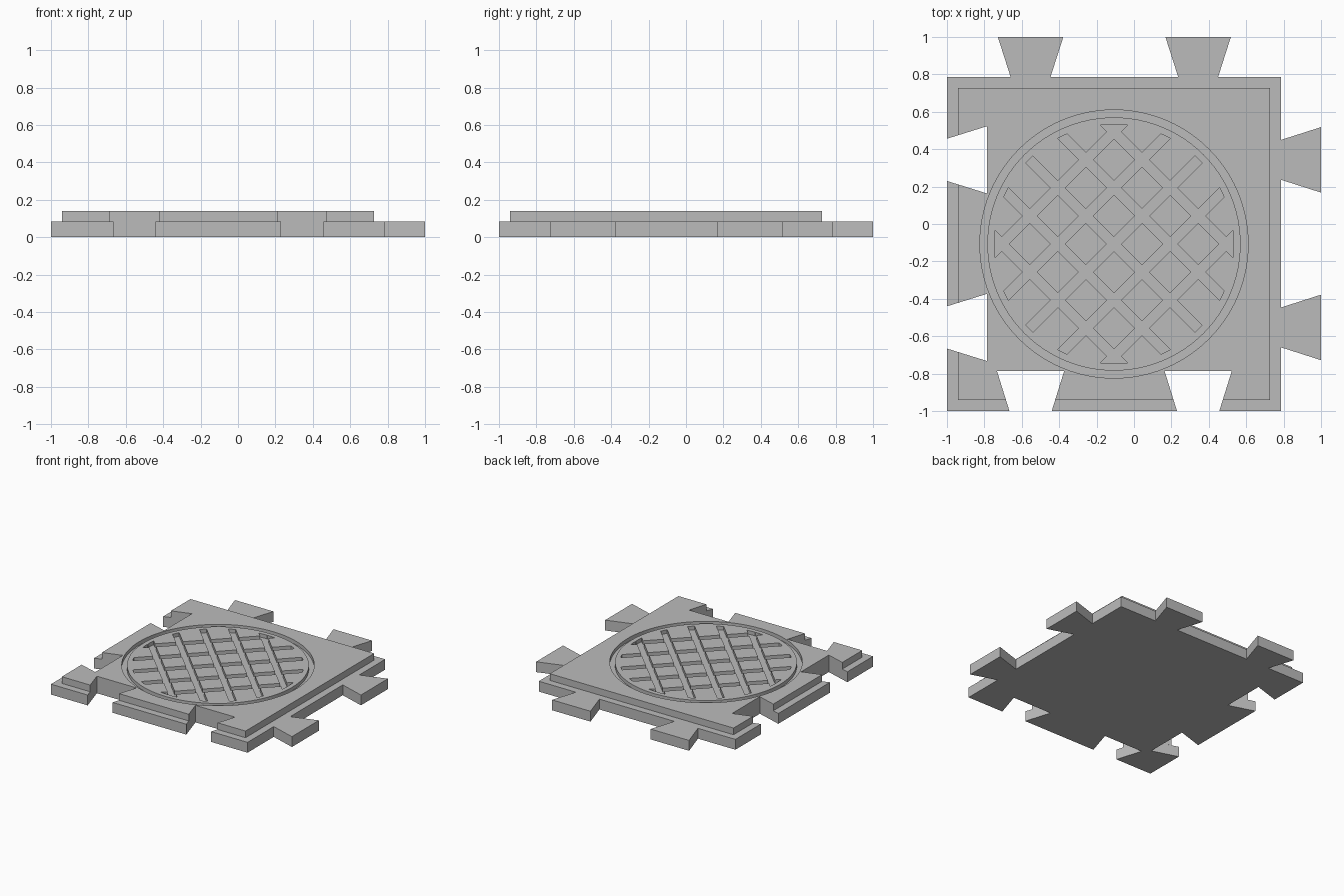
import bpy, bmesh, math
from mathutils import Vector

cube = bpy.data.objects.get("Cube")
if cube:
    bpy.data.objects.remove(cube, do_unlink=True)

grey = bpy.data.materials.new("stone_grey")
grey.use_nodes = True
colour = (0.5, 0.5, 0.5, 1)
grey.diffuse_color = colour
grey.node_tree.nodes["Principled BSDF"].inputs["Base Color"].default_value = colour

JOINTS = (-0.553, 0.343)          # joint positions along each side
CENTRE = Vector((-0.107, -0.107))
BASE_TOP, TOP, GROOVE = 0.085, 0.14, 0.03


def prism(name, outline, z0, z1):
    """Extrude a flat outline from z0 to z1."""
    bm = bmesh.new()
    face = bm.faces.new([bm.verts.new((p[0], p[1], z0)) for p in outline])
    up = bmesh.ops.extrude_face_region(bm, geom=[face])["geom"]
    bmesh.ops.translate(bm, vec=(0, 0, z1 - z0),
                        verts=[v for v in up if isinstance(v, bmesh.types.BMVert)])
    bmesh.ops.recalc_face_normals(bm, faces=bm.faces)
    mesh = bpy.data.meshes.new(name)
    bm.to_mesh(mesh)
    bm.free()
    mesh.materials.append(grey)
    obj = bpy.data.objects.new(name, mesh)
    bpy.context.collection.objects.link(obj)
    return obj


def tile_outline(lo, hi, tabs):
    """Square with dovetail notches on two sides and optional tabs on the others."""
    mouth = 0.113 + (lo + 1) * 0.31
    half = [(lo, lo)]
    for c in JOINTS:
        half += [(c - mouth, lo), (c - 0.18, -0.785), (c + 0.18, -0.785), (c + mouth, lo)]
    half.append((hi, lo))
    if tabs:
        for c in JOINTS:
            half += [(hi, c - 0.107), (1, c - 0.175), (1, c + 0.175), (hi, c + 0.107)]
    half.append((hi, hi))
    # The other two sides are the same across the diagonal
    return half + [(y, x) for x, y in reversed(half[1:-1])]


def circle(radius, count=96):
    return [CENTRE + radius * Vector((math.cos(a), math.sin(a)))
            for a in (2 * math.pi * i / count for i in range(count))]


def cut(target, cutter):
    """Subtract the cutter and remove it."""
    mod = target.modifiers.new("cut", 'BOOLEAN')
    mod.operation, mod.solver, mod.object = 'DIFFERENCE', 'EXACT', cutter
    cutter.hide_render = True
    bpy.context.view_layer.update()
    graph = bpy.context.evaluated_depsgraph_get()
    mesh = bpy.data.meshes.new_from_object(target.evaluated_get(graph))
    target.modifiers.clear()
    target.data = mesh
    bpy.data.objects.remove(cutter, do_unlink=True)


# Lower plate with tabs and notches
prism("base_plate", tile_outline(-1, 0.787, True), 0, BASE_TOP)
top_plate = prism("top_plate", tile_outline(-0.942, 0.728, False), BASE_TOP, TOP)

# Ring groove
ring = prism("ring_cutter", circle(0.717), TOP - GROOVE, TOP + 0.1)
cut(ring, prism("ring_core", circle(0.677), 0, 1))
cut(top_plate, ring)

# Crossed grooves, each ending on a circle
REACH, PITCH, WIDTH = 0.64, 0.212, 0.053
for angle in (math.pi / 4, -math.pi / 4):
    along = Vector((math.cos(angle), math.sin(angle)))
    side = Vector((-along.y, along.x))
    for i in range(-2, 3):
        offsets = [i * PITCH + k * WIDTH / 2 for k in (-1, 0, 1)]
        ends = [(math.sqrt(REACH ** 2 - d * d), d) for d in offsets]
        pts = ends + [(-a, d) for a, d in reversed(ends)]
        outline = [CENTRE + along * a + side * d for a, d in pts]
        cut(top_plate, prism("groove_cutter", outline, TOP - GROOVE, TOP + 0.1))
top_plate.data.name = "top_plate"
